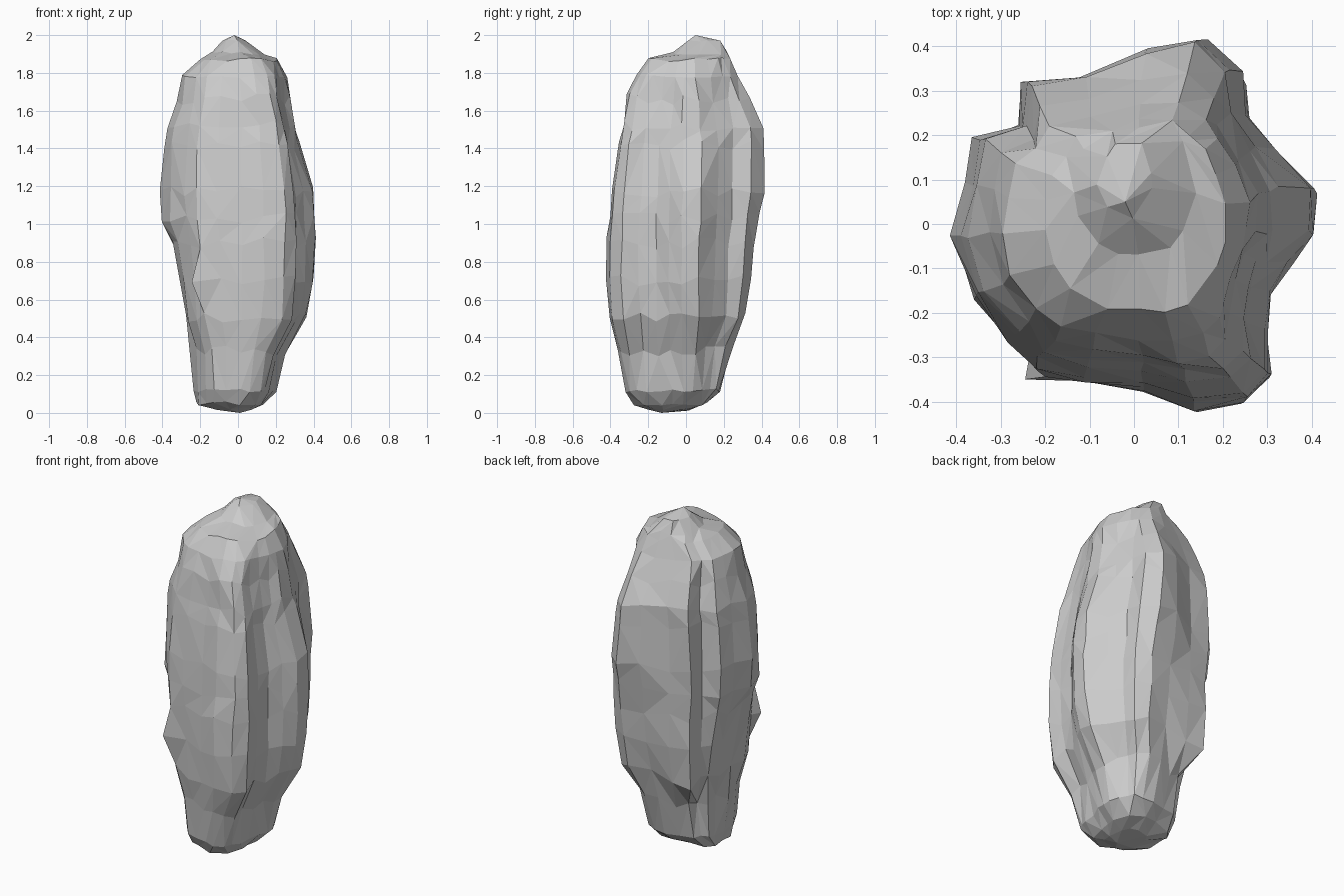
import bpy, bmesh, random

if "Cube" in bpy.data.objects:
    bpy.data.objects.remove(bpy.data.objects["Cube"])
random.seed(4)

# Lobed cross-section seen from above, clockwise from the back ridge
OUTLINE = [(0.17, 0.42), (0.25, 0.345), (0.26, 0.25), (0.32, 0.17),
           (0.41, 0.08), (0.40, -0.02), (0.355, -0.09), (0.31, -0.16), (0.30, -0.25),
           (0.305, -0.34), (0.25, -0.40), (0.14, -0.42), (0.02, -0.38), (-0.11, -0.36),
           (-0.22, -0.34), (-0.28, -0.28), (-0.36, -0.17), (-0.41, -0.03), (-0.375, 0.09),
           (-0.36, 0.19), (-0.26, 0.22), (-0.25, 0.32), (-0.12, 0.33), (0.03, 0.39)]

# Height levels: z, left, right, front, back
LEVELS = [(0.02, -0.11, 0.07, -0.21, 0.03), (0.05, -0.22, 0.13, -0.28, 0.11),
          (0.12, -0.23, 0.20, -0.33, 0.18), (0.33, -0.25, 0.25, -0.37, 0.25),
          (0.50, -0.28, 0.36, -0.40, 0.31), (0.70, -0.31, 0.40, -0.42, 0.34),
          (0.90, -0.35, 0.41, -0.42, 0.36), (1.03, -0.40, 0.41, -0.405, 0.39),
          (1.17, -0.41, 0.40, -0.39, 0.42), (1.42, -0.39, 0.32, -0.35, 0.415),
          (1.52, -0.37, 0.30, -0.33, 0.41), (1.66, -0.33, 0.28, -0.32, 0.34),
          (1.78, -0.30, 0.26, -0.27, 0.28), (1.87, -0.20, 0.21, -0.20, 0.24),
          (1.905, -0.14, 0.14, -0.07, 0.225), (1.97, -0.08, 0.04, 0.01, 0.19)]


def axis_map(t, low, high, centre):
    """Stretch t in -1..1 to low..high, each side separately."""
    return centre + t * ((high - centre) if t > 0 else (centre - low))


def mix(a, b, w):
    return a + (b - a) * w


bm = bmesh.new()
rings = []
for z, left, right, front, back in LEVELS:
    # lobes fade into a plump rounded section at both ends
    lobed = max(0.3, min(1, 0.2 + z / 0.55, (2.02 - z) / 0.5))
    middle = 0.2 < z < 1.7
    tip = z < 0.04 or z > 1.89
    cx, cy = ((left + right) / 2, (front + back) / 2) if tip else (0, 0)
    # lobes run straight up through the middle instead of tapering
    straight = 0.35 if 0.4 < z < 1.55 else 0
    ring = []
    for ox, oy in OUTLINE:
        x, y = ox / 0.41, oy / 0.42
        e = 3.0 if x > 0 and y > 0 else 2.5
        r = (abs(x) ** e + abs(y) ** e) ** (1 / e)
        x, y = (c * (lobed + (1 - lobed) / r) for c in (x, y))
        # left back lobe stays full low down
        s = 0.8 if ox < -0.1 and oy > 0.2 and 0.4 < z < 1.1 else straight
        px = mix(axis_map(x, left, right, cx), min(max(ox, left), right), s)
        py = mix(axis_map(y, front, back, cy), min(max(oy, front), back), s)
        # pointed knob on the left front lobe
        if z == 0.70 and (ox, oy) == (-0.22, -0.34):
            px, py = -0.25, -0.355
        px += random.uniform(-0.006, 0.006)
        py += random.uniform(-0.006, 0.006)
        dz = random.uniform(-0.03, 0.03) if middle else random.uniform(-0.01, 0.01)
        ring.append(bm.verts.new((px, py, z + dz)))
    rings.append(ring)

# Skin between levels, split into irregular diagonal facets
n = len(OUTLINE)
for a, b in zip(rings, rings[1:]):
    for i in range(n):
        j = (i + 1) % n
        if random.random() < 0.5:
            bm.faces.new((a[i], a[j], b[j]))
            bm.faces.new((a[i], b[j], b[i]))
        else:
            bm.faces.new((a[i], a[j], b[i]))
            bm.faces.new((a[j], b[j], b[i]))

# Closing tips
for ring, co in ((rings[0], (0.01, -0.13, 0.0)), (rings[-1], (-0.02, 0.05, 2.0))):
    t = bm.verts.new(co)
    for i in range(n):
        bm.faces.new((ring[i], ring[(i + 1) % n], t))

# Coarser facets on the two ends
ends = [v for ring in rings[:2] + rings[-3:] for v in ring]
bmesh.ops.remove_doubles(bm, verts=ends, dist=0.045)

bmesh.ops.recalc_face_normals(bm, faces=bm.faces)
mesh = bpy.data.meshes.new("lobed_rock")
bm.to_mesh(mesh)
bm.free()
rock = bpy.data.objects.new("lobed_rock", mesh)
bpy.context.collection.objects.link(rock)
